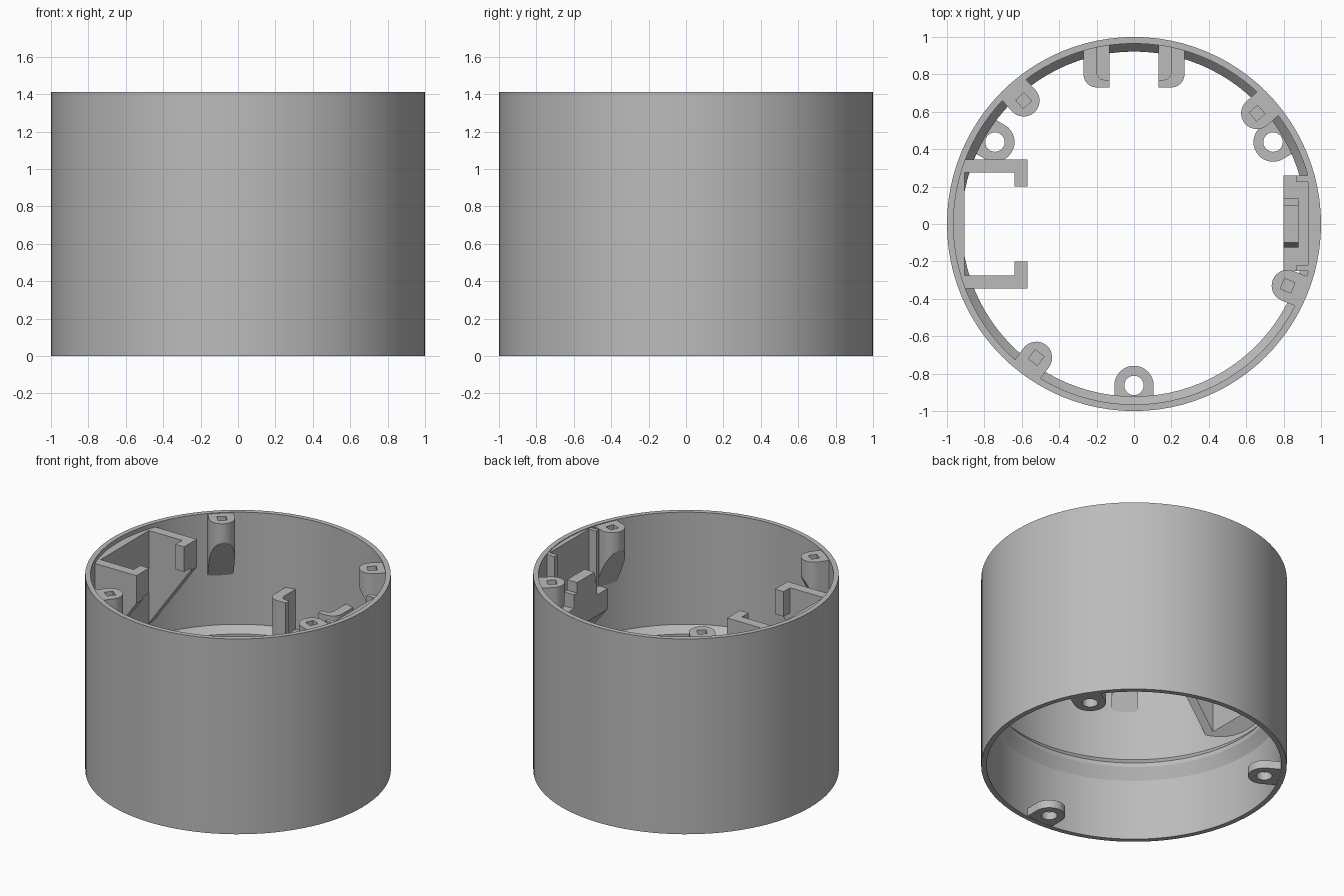
import bpy, bmesh
from math import sin, cos, pi, radians
from mathutils import Matrix

cube = bpy.data.objects.get("Cube")
if cube:
    bpy.data.objects.remove(cube, do_unlink=True)

grey = bpy.data.materials.new("plain grey")
grey.use_nodes = True
colour = (0.5, 0.5, 0.5, 1)
grey.diffuse_color = colour
grey.node_tree.nodes["Principled BSDF"].inputs["Base Color"].default_value = colour

TOP = 1.41


def finish(name, bm):
    bmesh.ops.recalc_face_normals(bm, faces=bm.faces[:])
    mesh = bpy.data.meshes.new(name)
    bm.to_mesh(mesh)
    bm.free()
    mesh.materials.append(grey)
    ob = bpy.data.objects.new(name, mesh)
    bpy.context.collection.objects.link(ob)
    return ob


def prism(name, outline, low, high, turn=0):
    """Upright prism; low is a height or a function of (x, y)."""
    bm = bmesh.new()
    floor = low if callable(low) else lambda x, y: low
    bottom = [bm.verts.new((x, y, floor(x, y))) for x, y in outline]
    top = [bm.verts.new((x, y, high)) for x, y in outline]
    bm.faces.new(bottom)
    bm.faces.new(top)
    for i in range(len(outline)):
        j = (i + 1) % len(outline)
        bm.faces.new((bottom[i], bottom[j], top[j], top[i]))
    bm.transform(Matrix.Rotation(radians(turn), 4, 'Z'))
    return finish(name, bm)


def circle(cx, radius, count, start=0, sweep=2 * pi):
    return [(cx + radius * cos(start + sweep * i / count),
             radius * sin(start + sweep * i / count)) for i in range(count)]


def ear(cx, radius):
    """Rounded lug reaching from the wall towards the centre."""
    return circle(cx, radius, 16, pi / 2, pi) + [(cx, -radius), (0.975, -radius), (0.975, radius)]


def cut(target, cutter):
    cutter.hide_render = True
    cutter.hide_viewport = True
    mod = target.modifiers.new("hole", 'BOOLEAN')
    mod.object = cutter
    mod.operation = 'DIFFERENCE'
    mod.solver = 'EXACT'


# Tube with an inner ridge, spun from its wall section
section = [(1, 0), (1, TOP), (0.965, TOP), (0.965, 0.6), (0.922, 0.55),
           (0.922, 0.52), (0.965, 0.44), (0.965, 0)]
STEPS = 96
bm = bmesh.new()
rings = [[bm.verts.new((r * cos(2 * pi * i / STEPS), r * sin(2 * pi * i / STEPS), z))
          for r, z in section] for i in range(STEPS)]
for i in range(STEPS):
    a, b = rings[i], rings[(i + 1) % STEPS]
    for k in range(len(section)):
        m = (k + 1) % len(section)
        bm.faces.new((a[k], b[k], b[m], a[m]))
tube = finish("tube_wall", bm)
tube.data.polygons.foreach_set("use_smooth", [True] * len(tube.data.polygons))
tube.data.set_sharp_from_angle(angle=radians(20))

# Screw posts under the rim, with sloped undersides and square holes
for n, turn in enumerate((131.8, 42, -21.9, 233.8)):
    post = prism(f"screw_post_{n + 1}", ear(0.885, 0.085),
                 lambda x, y: 1.27 - 1.9 * (x - 0.8), 1.405, turn)
    h = 0.03
    square = [(0.885 - h, -h), (0.885 + h, -h), (0.885 + h, h), (0.885 - h, h)]
    cut(post, prism(f"post_hole_cutter_{n + 1}", square, 1.3, 1.5, turn))

# Flat mounting tabs at the base with round holes
for n, turn in enumerate((30.5, 149.5, 270)):
    tab = prism(f"base_tab_{n + 1}", ear(0.863, 0.105), 0.002, 0.06, turn)
    cut(tab, prism(f"tab_hole_cutter_{n + 1}", circle(0.863, 0.052, 24), -0.1, 0.2, turn))


# Hooked holder on the -x wall
def holder_floor(x, y):
    return 1.18 - 1.4 * (-0.57 - x)


for side, s in (("back", 1), ("front", -1)):
    arm = [(-0.94, 0.275), (-0.57, 0.275), (-0.57, 0.345), (-0.91, 0.345)]
    lip = [(-0.64, 0.2), (-0.57, 0.2), (-0.57, 0.276), (-0.64, 0.276)]
    prism(f"holder_arm_{side}", [(x, s * y) for x, y in arm], holder_floor, 1.38)
    prism(f"holder_lip_{side}", [(x, s * y) for x, y in lip], 1.2, 1.38)
prism("holder_back_plate", [(-0.905, -0.276), (-0.905, 0.276), (-0.94, 0.276),
                            (-0.975, 0.09), (-0.975, -0.09), (-0.94, -0.276)],
      holder_floor, 1.38)

# Pair of rounded clips on the back wall, each with a lower inner shelf
for side, s in (("left", 1), ("right", -1)):
    corner = [(0.2 + 0.07 * cos(t), 0.8 - 0.07 * sin(t)) for t in
              [pi / 2 * i / 6 for i in range(7)]]
    inner = [(0.155 + 0.045 * cos(t), 0.815 - 0.045 * sin(t)) for t in
             [pi / 2 * i / 6 for i in range(7)]]
    hook = ([(0.27, 0.94)] + corner + [(0.13, 0.73), (0.13, 0.77)]
            + inner[::-1] + [(0.2, 0.955)])
    shelf = [(0.2, 0.955)] + inner + [(0.13, 0.77), (0.13, 0.965)]
    prism(f"clip_wall_{side}", [(s * x, y) for x, y in hook], 0.52, 0.89)
    prism(f"clip_shelf_{side}", [(s * x, y) for x, y in shelf], 0.52, 0.6)


# Latch seat on the +x wall
def seat_floor(x, y):
    return 0.85 - 1.2 * (x - 0.8)


def slab(name, x0, x1, y0, y1, low, high):
    return prism(name, [(x0, y0), (x1, y0), (x1, y1), (x0, y1)], low, high)


slab("seat_base", 0.8, 0.94, -0.25, 0.26, seat_floor, 1.0)
prism("seat_back_plate", [(0.93, -0.25), (0.945, -0.25), (0.975, -0.09),
                          (0.975, 0.09), (0.945, 0.26), (0.93, 0.26)], 0.7, 1.405)
slab("seat_rib_front", 0.87, 0.935, -0.25, -0.22, 0.95, 1.405)
slab("seat_rib_back", 0.87, 0.935, 0.225, 0.26, 0.95, 1.405)
slab("seat_block", 0.8, 0.88, -0.1, 0.1, 0.95, 1.175)
slab("seat_block_step", 0.8, 0.88, 0.1, 0.135, 0.95, 1.1)
# Wedge leaning against the front side of the block
wedge = slab("seat_block_ramp", 0.8, 0.88, -0.125, -0.1, 0.95, 1.175)
for v in wedge.data.vertices:
    if v.co.z > 1.1 and v.co.y < -0.11:
        v.co.z = 1.06
